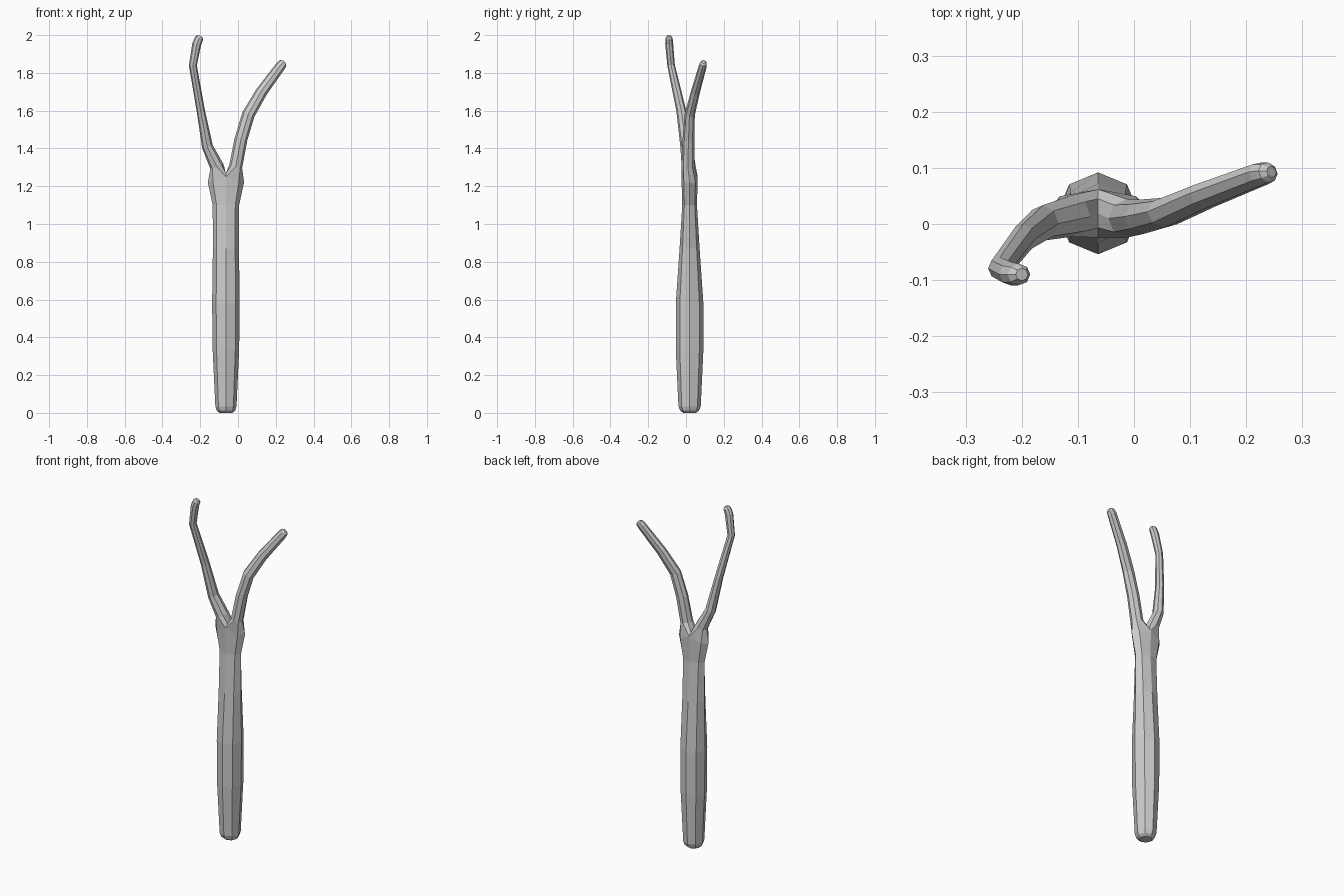
import bpy, bmesh, math
from mathutils import Vector

if "Cube" in bpy.data.objects:
    bpy.data.objects.remove(bpy.data.objects["Cube"])

bm = bmesh.new()
CX, CY = -0.064, 0.019


def ring(c, t, rx, ry):
    """Eight-sided ring around c, square to direction t; corner 0 faces +x, corner 2 faces +y."""
    t = Vector(t).normalized()
    u = Vector((1, 0, 0))
    u = (u - t * u.dot(t)).normalized()
    v = t.cross(u)
    return [bm.verts.new(Vector(c) + u * rx * math.cos(k * math.pi / 4)
                         + v * ry * math.sin(k * math.pi / 4)) for k in range(8)]


def bridge(a, b):
    for k in range(8):
        j = (k + 1) % 8
        bm.faces.new((a[k], a[j], b[j], b[k]))


# handle: (height, half width, half depth), ending where the fork opens
profile = [(0.0, 0.034, 0.034), (0.012, 0.049, 0.05), (0.035, 0.056, 0.059),
           (0.33, 0.070, 0.073), (0.58, 0.073, 0.073), (0.87, 0.069, 0.053),
           (1.1, 0.070, 0.039), (1.22, 0.096, 0.043)]
rings = [ring((CX, CY, z), (0, 0, 1), rx, ry) for z, rx, ry in profile]
for a, b in zip(rings, rings[1:]):
    bridge(a, b)
bm.faces.new(rings[0][::-1])

# crotch saddle shared by both prongs
top = rings[-1]
for k in (2, 6):
    top[k].co.z += 0.03
back, mid, front = [bm.verts.new((CX, CY + dy, 1.268)) for dy in (0.026, 0, -0.026)]
left_start = [mid, back, top[2], top[3], top[4], top[5], top[6], front]
right_start = [top[0], top[1], top[2], back, mid, front, top[6], top[7]]


def prong(start, path):
    """Continue a fork opening along (x, y, z, half width, half depth) stations."""
    pts = [Vector((CX, CY, 1.15))] + [Vector(p[:3]) for p in path]
    prev = start
    for i, p in enumerate(path, 1):
        t = (pts[i] - pts[i - 1]).normalized()
        if i + 1 < len(pts):
            t += (pts[i + 1] - pts[i]).normalized()
        cur = ring(pts[i], t, p[3], p[4])
        bridge(prev, cur)
        prev = cur
    bm.faces.new(prev)


# left prong, hooked inward at its tip
prong(left_start, [(-0.112, 0.014, 1.305, 0.037, 0.037),
                   (-0.162, 0.002, 1.41, 0.029, 0.032),
                   (-0.197, -0.025, 1.60, 0.022, 0.026),
                   (-0.239, -0.079, 1.84, 0.021, 0.02),
                   (-0.218, -0.089, 1.955, 0.024, 0.021),
                   (-0.205, -0.090, 1.985, 0.022, 0.019),
                   (-0.200, -0.090, 1.996, 0.012, 0.011)])
# right prong, leaning outward
prong(right_start, [(-0.012, 0.010, 1.305, 0.035, 0.034),
                    (0.016, 0.013, 1.45, 0.034, 0.031),
                    (0.055, 0.020, 1.58, 0.034, 0.027),
                    (0.125, 0.050, 1.70, 0.031, 0.024),
                    (0.226, 0.089, 1.837, 0.027, 0.021),
                    (0.239, 0.092, 1.852, 0.023, 0.018),
                    (0.245, 0.093, 1.858, 0.012, 0.010)])

bmesh.ops.recalc_face_normals(bm, faces=bm.faces)
mesh = bpy.data.meshes.new("forked_stick")
bm.to_mesh(mesh)
bm.free()
bpy.context.collection.objects.link(bpy.data.objects.new("forked_stick", mesh))
